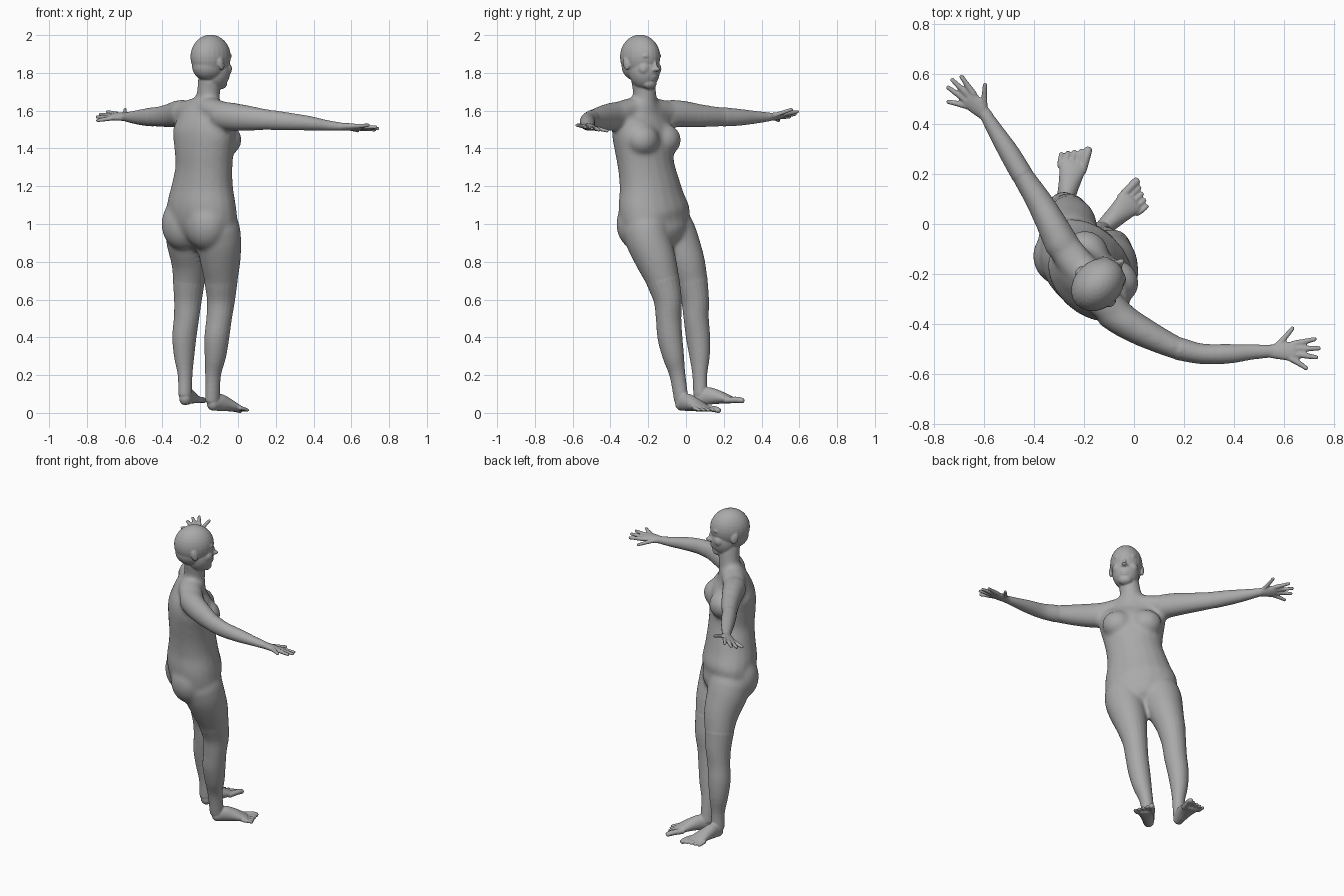
import bpy, bmesh, math
from mathutils import Vector, Matrix

if "Cube" in bpy.data.objects:
    bpy.data.objects.remove(bpy.data.objects["Cube"])

SIDES = 20
UP = Vector((0, 0, 1))
FRONT = Vector((.69, .72, 0)).normalized()   # way the chest faces
LEFT = UP.cross(FRONT)
body = bmesh.new()


def catmull(rows, steps=4):
    """Smooth the stations of a limb into closely spaced ones."""
    rows = [Vector(r) for r in rows]
    ext = [rows[0] * 2 - rows[1]] + rows + [rows[-1] * 2 - rows[-2]]
    out = []
    for a, b, c, d in zip(ext, ext[1:], ext[2:], ext[3:]):
        for i in range(steps):
            t = i / steps
            out.append((b * 2 + (c - a) * t + (a * 2 - b * 5 + c * 4 - d) * t ** 2
                        + (b * 3 - a - c * 3 + d) * t ** 3) / 2)
    return out + [rows[-1]]


def limb(rows, up=UP):
    """Loft ellipses through stations (x, y, z, half width, half depth), round ends."""
    rows = catmull(rows)
    pts = [Vector(r[:3]) for r in rows]
    rings = []

    def ring(p, t, w, h):
        u = t.cross(up).normalized()
        v = u.cross(t).normalized()
        angles = [math.tau * k / SIDES for k in range(SIDES)]
        rings.append([body.verts.new(p + u * math.cos(a) * w + v * math.sin(a) * h) for a in angles])

    last = len(pts) - 1
    for i, p in enumerate(pts):
        t = (pts[min(i + 1, last)] - pts[max(i - 1, 0)]).normalized()
        w, h = rows[i][3], rows[i][4]
        cap = min(w, h) * .8
        rounding = [(.3, .95), (.7, .7), (.95, .3)]
        if i == 0:
            for off, s in reversed(rounding):
                ring(p - t * cap * off, t, w * s, h * s)
        ring(p, t, w, h)
        if i == last:
            for off, s in rounding:
                ring(p + t * cap * off, t, w * s, h * s)
    for a, b in zip(rings, rings[1:]):
        for k in range(SIDES):
            n = (k + 1) % SIDES
            body.faces.new((a[k], a[n], b[n], b[k]))
    body.faces.new(rings[0][::-1])
    body.faces.new(rings[-1])


def blob(centre, radii, front=FRONT, tilt=0):
    """Ellipsoid with radii (sideways, forward, up) turned to a facing."""
    side = front.cross(UP)
    turn = Matrix((side, front, UP)).transposed().to_4x4()
    m = (Matrix.Translation(centre) @ turn @ Matrix.Rotation(tilt, 4, 'X')
         @ Matrix.Diagonal((*radii, 1)))
    bmesh.ops.create_uvsphere(body, u_segments=24, v_segments=16, radius=1, matrix=m)


def fuse(name, voxel, rounds):
    """Melt all pieces built so far into one skin object and soften its creases."""
    bmesh.ops.recalc_face_normals(body, faces=body.faces)
    mesh = bpy.data.meshes.new(name)
    body.to_mesh(mesh)
    body.free()
    figure = bpy.data.objects.new(name, mesh)
    bpy.context.collection.objects.link(figure)
    skin = figure.modifiers.new("skin", 'REMESH')
    skin.mode = 'VOXEL'
    skin.voxel_size = voxel
    skin.use_smooth_shade = True
    soften = figure.modifiers.new("soften", 'SMOOTH')
    soften.factor = .5
    soften.iterations = rounds
    return figure


# Torso, from the pelvis up to the collar
limb([(-.18, -.13, .96, .17, .13), (-.19, -.155, 1.02, .212, .155), (-.192, -.178, 1.1, .205, .157),
      (-.187, -.192, 1.2, .18, .143), (-.18, -.21, 1.3, .166, .134), (-.18, -.222, 1.4, .178, .133),
      (-.18, -.23, 1.5, .195, .125), (-.18, -.225, 1.57, .165, .095), (-.165, -.22, 1.63, .1, .07)], FRONT)

# Breasts and buttocks
for side in (1, -1):
    blob(Vector((-.18, -.225, 1.445)) + FRONT * .075 + LEFT * side * .083, (.092, .083, .085))
    blob(Vector((-.19, -.155, 1.0)) - FRONT * .055 + LEFT * side * .085, (.12, .112, .14))

# Shoulder yoke and neck
limb([(-.29, -.08, 1.59, .065, .058), (-.23, -.16, 1.607, .07, .058), (-.175, -.225, 1.615, .07, .058),
      (-.13, -.3, 1.607, .07, .058), (-.07, -.36, 1.585, .065, .06)])
limb([(-.17, -.23, 1.57, .11, .075), (-.16, -.217, 1.66, .066, .062),
      (-.147, -.23, 1.78, .062, .066)], FRONT)

# Legs, left and right
legs = [
    [(-.265, -.075, .97, .12, .125), (-.26, -.045, .9, .117, .12), (-.253, .0, .8, .1, .104),
     (-.26, .03, .7, .084, .087), (-.265, .048, .6, .072, .076), (-.273, .054, .5, .067, .067),
     (-.284, .064, .4, .062, .066), (-.285, .072, .3, .052, .056), (-.28, .073, .2, .037, .041),
     (-.28, .075, .1, .034, .039)],
    [(-.11, -.215, .97, .12, .125), (-.1, -.195, .9, .117, .12), (-.093, -.156, .8, .105, .109),
     (-.09, -.122, .7, .088, .09), (-.09, -.097, .6, .073, .077), (-.1, -.092, .5, .067, .068),
     (-.112, -.085, .4, .064, .068), (-.12, -.067, .3, .055, .059), (-.132, -.045, .2, .04, .044),
     (-.135, -.025, .07, .035, .041)]]

# Arms, left and right
arms = [
    [(-.29, -.08, 1.585, .07, .075), (-.325, -.01, 1.582, .063, .071), (-.38, .09, 1.572, .054, .061),
     (-.45, .2, 1.567, .044, .051), (-.5, .285, 1.565, .041, .044), (-.55, .365, 1.565, .033, .034),
     (-.598, .443, 1.567, .024, .023)],
    [(-.09, -.35, 1.575, .072, .075), (-.03, -.395, 1.568, .066, .075), (.06, -.445, 1.56, .058, .067),
     (.18, -.5, 1.55, .046, .053), (.27, -.52, 1.543, .041, .046), (.38, -.52, 1.533, .039, .038),
     (.47, -.513, 1.522, .031, .028), (.55, -.51, 1.515, .025, .021)]]
for rows in legs + arms:
    limb(rows, FRONT if rows in legs else UP)

# Soften the trunk on its own first, then keep building on it
trunk = fuse("trunk", .011, 14)
melted = trunk.evaluated_get(bpy.context.evaluated_depsgraph_get()).to_mesh()
body = bmesh.new()
body.from_mesh(melted)
bpy.data.objects.remove(trunk)
for rows in legs + arms:
    limb(rows[3:], FRONT if rows in legs else UP)


def hand(wrist, along, thumb):
    """Palm and five spread digits; places are given along the hand and thumbwards."""
    wrist, along, thumb = Vector(wrist), Vector(along).normalized(), Vector(thumb).normalized()
    back = along.cross(thumb)

    def station(a, s, w, h):
        return (*(wrist + along * a + thumb * s), w, h)

    limb([station(-.02, 0, .025, .02), station(.04, 0, .035, .019),
          station(.085, 0, .041, .015)], back)
    digits = [(.01, .012, .085, .095), (.085, .03, .175, .05), (.09, .01, .192, .012),
              (.087, -.012, .182, -.025), (.075, -.03, .14, -.07)]
    for a, s, tip_a, tip_s in digits:
        mid_a, mid_s = (a + tip_a) / 2, (s + tip_s) / 2
        limb([station(a, s, .014, .013), station(mid_a, mid_s, .0115, .011),
              station(tip_a - .004, tip_s, .009, .009)], back)


hand((-.6, .443, 1.567), (-.73, .68, .05), (.66, .66, .38))
hand((.555, -.51, 1.515), (1, 0, -.04), (0, 1, -.2))


def foot(heel, along, inner):
    """Foot from the heel to five toes; places are along the foot and inwards."""
    heel, along, inner = Vector(heel), Vector(along).normalized(), Vector(inner).normalized()

    def station(a, s, z, w, h):
        return (*(heel + along * a + inner * s + UP * z), w, h)

    limb([station(.025, 0, .034, .031, .034), station(.07, 0, .047, .037, .047),
          station(.12, 0, .041, .043, .039), station(.17, 0, .029, .051, .027),
          station(.2, 0, .021, .055, .019)])
    for i in range(5):
        size = .01 if i else .0165
        side = .04 - i * .0225 - (.002 if i else 0)
        reach = .272 - .01 * i
        limb([station(.18, side, .021, size, size), station(reach - .03, side * 1.08, .019, size, size),
              station(reach, side * 1.1, .013, size, size * .9)])


foot((-.287, .044, .038), (.22, .95, .05), (.95, -.22, 0))
foot((-.155, -.047, .012), (.72, .69, -.045), (-.69, .72, 0))

# Head, with features placed sideways, forward and up from the skull centre
GAZE = Vector((.71, .7, 0)).normalized()
CHEEK = GAZE.cross(UP)
SKULL = Vector((-.145, -.243, 1.885))


def feature(side, forward, up, radii, tilt=0):
    blob(SKULL + CHEEK * side + GAZE * forward + UP * up, radii, GAZE, tilt)


feature(0, 0, 0, (.095, .118, .117))             # skull
feature(0, -.01, -.05, (.082, .1, .08))          # nape
feature(0, .032, -.075, (.08, .084, .098))       # face
feature(0, .07, -.142, (.042, .034, .03))        # chin
feature(0, .125, -.066, (.014, .02, .012))       # nose tip
feature(0, .11, -.04, (.011, .014, .038), .35)   # nose bridge
feature(0, .106, -.106, (.026, .01, .006))       # upper lip
feature(0, .1, -.119, (.022, .012, .007))        # lower lip
for side in (1, -1):
    feature(side * .032, .09, .004, (.034, .018, .014))       # brow
    feature(side * .042, .07, -.064, (.034, .034, .036))      # cheek
    feature(side * .034, .09, -.025, (.014, .011, .008))      # eye
    feature(side * .093, -.012, -.037, (.01, .021, .034), .25)  # ear
    feature(side * .014, .112, -.069, (.009, .012, .008))     # nostril

figure = fuse("body", .005, 4)
grey = bpy.data.materials.new("plain grey")
grey.use_nodes = True
colour = (.4, .4, .4, 1)
grey.diffuse_color = colour
grey.node_tree.nodes["Principled BSDF"].inputs["Base Color"].default_value = colour
figure.data.materials.append(grey)
